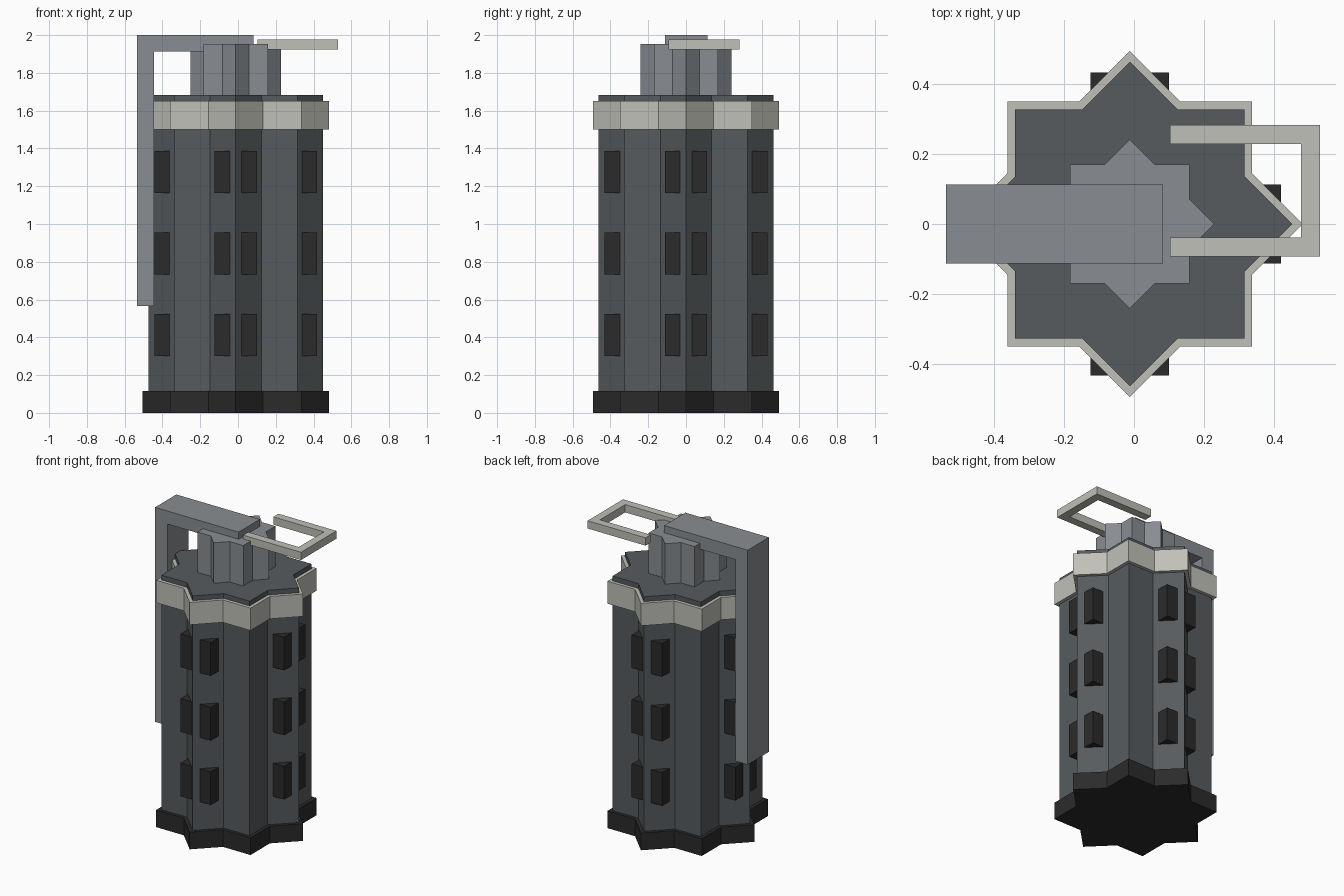
import bpy
import bmesh
from math import cos, sin, pi

cube = bpy.data.objects.get("Cube")
if cube:
    bpy.data.objects.remove(cube)

CENTRE_X = -0.012  # axis of the tower


def material(name, color):
    mat = bpy.data.materials.new(name)
    mat.use_nodes = True
    rgba = (*color, 1)
    mat.diffuse_color = rgba
    mat.node_tree.nodes["Principled BSDF"].inputs["Base Color"].default_value = rgba
    return mat


slate = material("slate grey", (0.093, 0.105, 0.112))
steel = material("steel grey", (0.25, 0.267, 0.287))
pale = material("pale stone", (0.53, 0.53, 0.485))
black = material("charcoal", (0.024, 0.024, 0.024))


def finish(name, bm, mat):
    bmesh.ops.recalc_face_normals(bm, faces=bm.faces)
    mesh = bpy.data.meshes.new(name)
    bm.to_mesh(mesh)
    bm.free()
    mesh.materials.append(mat)
    obj = bpy.data.objects.new(name, mesh)
    bpy.context.collection.objects.link(obj)
    return obj


def prism(name, outline, z0, z1, mat):
    """Extrude an xy outline between two heights."""
    bm = bmesh.new()
    face = bm.faces.new([bm.verts.new((x, y, z0)) for x, y in outline])
    top = bmesh.ops.extrude_face_region(bm, geom=[face])["geom"]
    verts = [v for v in top if isinstance(v, bmesh.types.BMVert)]
    bmesh.ops.translate(bm, verts=verts, vec=(0, 0, z1 - z0))
    return finish(name, bm, mat)


def star(name, radius, z0, z1, mat):
    """Eight-pointed star made by two crossed squares."""
    inner = radius * cos(pi / 4) / cos(pi / 8)
    outline = []
    for i in range(16):
        r = inner if i % 2 else radius
        outline.append((CENTRE_X + r * cos(i * pi / 8), r * sin(i * pi / 8)))
    return prism(name, outline, z0, z1, mat)


def rect(x0, x1, y0, y1):
    return [(x0, y0), (x1, y0), (x1, y1), (x0, y1)]


# Star-shaped tower
star("base", 0.493, 0, 0.115, black)
star("tower_body", 0.462, 0.06, 1.682, slate)
star("upper_band", 0.493, 1.5, 1.65, pale)
star("crown", 0.24, 1.66, 1.952, steel)

# Window blocks flanking the four main points, on three storeys
near, far, lo, hi = 0.03, 0.112, 0.348, 0.431
for storey, z in enumerate((0.302, 0.732, 1.165)):
    for side in (-1, 1):
        for end in (-1, 1):
            a = sorted((side * near, side * far))
            b = sorted((end * lo, end * hi))
            for label, xs, ys in (("y", a, b), ("x", b, a)):
                prism(f"window_{label}_{storey}", rect(
                    xs[0] + CENTRE_X, xs[1] + CENTRE_X, *ys), z, z + 0.222, black)

# Bent arm: side view profile swept across y
bm = bmesh.new()
profile = [(-0.535, 0.567), (-0.444, 0.567), (-0.444, 1.913),
           (0.083, 1.913), (0.083, 2.0), (-0.535, 2.0)]
face = bm.faces.new([bm.verts.new((x, -0.112, z)) for x, z in profile])
swept = bmesh.ops.extrude_face_region(bm, geom=[face])["geom"]
bmesh.ops.translate(bm, vec=(0, 0.225, 0),
                    verts=[v for v in swept if isinstance(v, bmesh.types.BMVert)])
finish("side_arm", bm, steel)

# U-shaped pull loop
loop = [(0.102, -0.092), (0.53, -0.092), (0.53, 0.282), (0.102, 0.282),
        (0.102, 0.228), (0.476, 0.228), (0.476, -0.038), (0.102, -0.038)]
prism("pull_loop", loop, 1.925, 1.977, pale)
